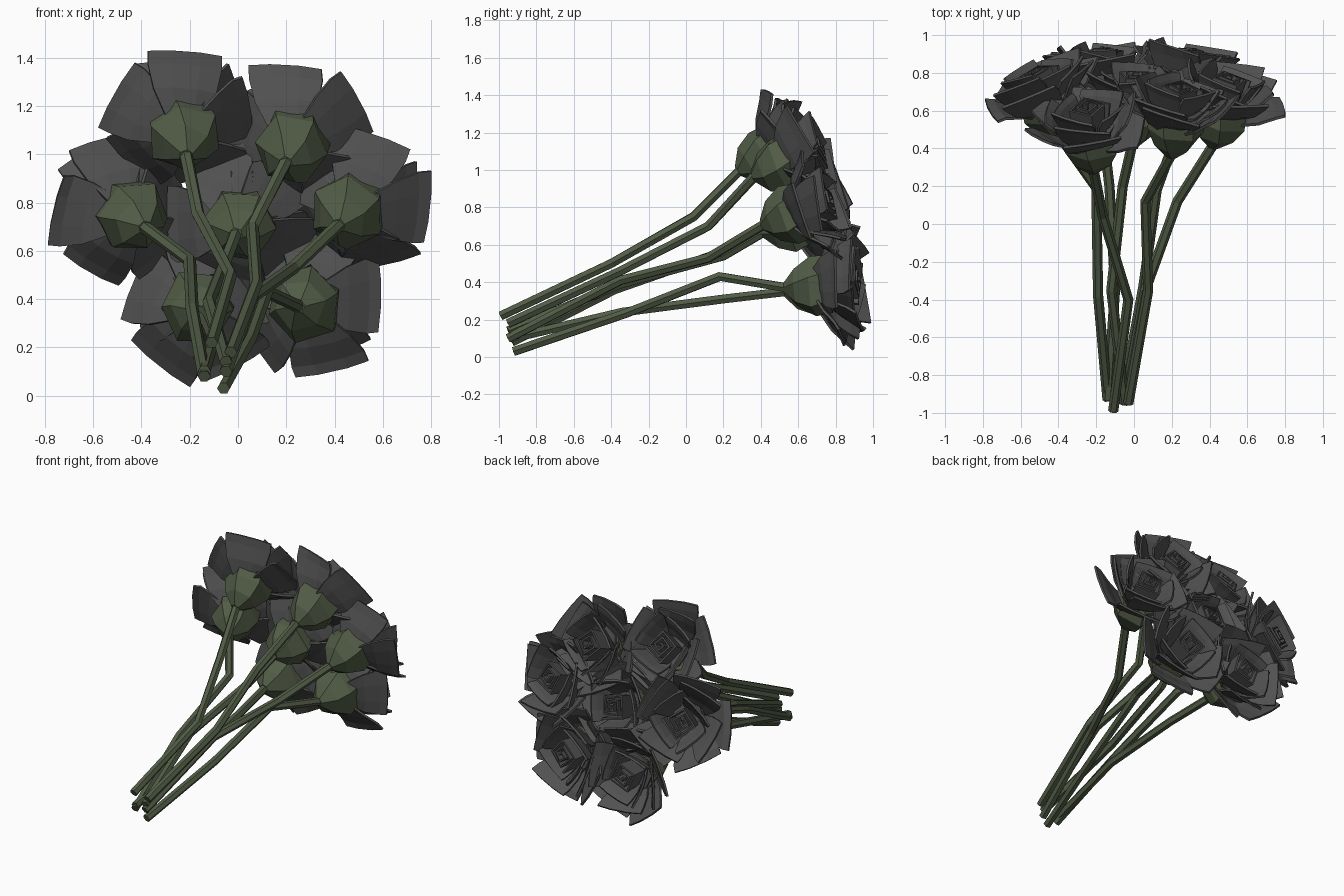
import bpy, math, random
from mathutils import Vector

random.seed(23)
cube = bpy.data.objects.get("Cube")
if cube:
    bpy.data.objects.remove(cube)


def material(name, colour):
    mat = bpy.data.materials.new(name)
    mat.use_nodes = True
    mat.diffuse_color = (*colour, 1)
    mat.node_tree.nodes["Principled BSDF"].inputs["Base Color"].default_value = (*colour, 1)
    return mat


GREY = material("charcoal petal", (.082, .082, .082))
GREEN = material("dark leaf green", (.083, .107, .061))


def add_mesh(name, verts, faces, mat, thickness=0):
    mesh = bpy.data.meshes.new(name)
    mesh.from_pydata(verts, [], faces)
    mesh.materials.append(mat)
    obj = bpy.data.objects.new(name, mesh)
    bpy.context.collection.objects.link(obj)
    if thickness:
        solid = obj.modifiers.new("thickness", "SOLIDIFY")
        solid.thickness = thickness
        solid.offset = 0


def grid_faces(rows, cols, start=0, wrap=False):
    faces = []
    for i in range(rows - 1):
        for j in range(cols if wrap else cols - 1):
            k = (j + 1) % cols
            a, b = start + i * cols, start + (i + 1) * cols
            faces.append((a + j, a + k, b + k, b + j))
    return faces


def frame(axis):
    side = axis.cross(Vector((0, 0, 1))).normalized()
    return side, side.cross(axis)


def capped_tube(name, rings):
    """Green skin over rings of equal size, closed at both ends."""
    sides = len(rings[0])
    verts = [p for ring in rings for p in ring]
    faces = grid_faces(len(rings), sides, wrap=True)
    faces += [tuple(reversed(range(sides))), tuple(range(len(verts) - sides, len(verts)))]
    add_mesh(name, verts, faces, GREEN)


def stem(name, points, radius=.027, sides=6):
    """Hexagonal tube through the points."""
    pts = [Vector(p) for p in points]
    rings = []
    for i, p in enumerate(pts):
        axis = (pts[min(i + 1, len(pts) - 1)] - pts[max(i - 1, 0)]).normalized()
        u, v = frame(axis)
        angles = [math.tau * j / sides for j in range(sides)]
        rings.append([p + radius * (u * math.cos(a) + v * math.sin(a)) for a in angles])
    capped_tube(name, rings)


def calyx(name, base, axis, turn, sides=6):
    """Faceted cup under the bloom."""
    u, v = frame(axis)
    rings = []
    for i, (r, t) in enumerate(((.03, -.015), (.11, .05), (.16, .14), (.15, .235))):
        ring = []
        for j in range(sides):
            a = turn + math.tau * (j + .12 * i) / sides
            q = r * random.uniform(.92, 1.06)
            ring.append(base + axis * t + q * (u * math.cos(a) + v * math.sin(a)))
        rings.append(ring)
    capped_tube(name, rings)


# Petal layers: count, half width, tilt, profile of (radius, height)
LAYERS = (
    (5, .155, .05, ((.08, .17), (.18, .225), (.255, .285), (.3, .31))),
    (4, .145, .045, ((.07, .19), (.15, .26), (.2, .33), (.235, .365))),
    (4, .12, .025, ((.05, .2), (.11, .29), (.14, .36), (.16, .39))),
)
COLUMNS = (-1, -.4, .4, 1)
ROW_WIDTHS = (.5, .85, 1, 1)


def bloom(name, base, axis, turn):
    """Nested rings of square petals around a square spiral heart."""
    u, v = frame(axis)
    verts, faces = [], []

    def put(x, y, t):
        verts.append(base + u * x + v * y + axis * t)

    for layer, (count, half, tilt, profile) in enumerate(LAYERS):
        for n in range(count):
            a = turn + layer * .35 + math.tau * n / count + random.uniform(-.07, .07)
            ca, sa = math.cos(a), math.sin(a)
            reach = random.uniform(.94, 1.06)
            lift = random.uniform(-tilt, tilt)
            skew = random.uniform(-.5, 1) * tilt
            for row, (r, t) in enumerate(profile):
                for c in COLUMNS:
                    # One edge tucks under the next petal
                    rad = r * reach + .014 * c - .01 * (abs(c) > .5)
                    w = c * half * ROW_WIDTHS[row]
                    put(rad * ca - w * sa, rad * sa + w * ca,
                        t + (lift + skew * c) * row / 3 - .01 * c)
            faces.extend(grid_faces(4, 4, len(verts) - 16))

    # Square spiral heart
    steps = 12
    for height in (.22, .4):
        for n in range(steps):
            a = turn + .2 + n * math.pi / 2 * .98
            r = (.014 + .0095 * n) * (1 if height > .3 else .8)
            put(r * math.cos(a), r * math.sin(a), height - .002 * n)
    faces.extend(grid_faces(2, steps, len(verts) - 2 * steps))

    # Floor closing the bottom of the heart
    for j in range(8):
        a = math.tau * j / 8
        put(.13 * math.cos(a), .13 * math.sin(a), .25)
    faces.append(tuple(range(len(verts) - 8, len(verts))))
    add_mesh(name, verts, faces, GREY, .014)


# Each flower: petal turn in degrees, bloom centre, stem path from calyx to cut end
FLOWERS = {
    "upper_right": (85, (-.24, .6, 1.185), (-.215, .29, 1.0), (-.165, .04, .75), (-.03, -.4, .5), (-.11, -.99, .22)),
    "upper_left": (95, (.245, .68, 1.1), (.2, .37, .97), (.06, .12, .7), (.075, -.35, .46), (-.03, -.95, .18)),
    "middle_right": (105, (-.51, .79, .8), (-.39, .46, .7), (-.2, .19, .56), (-.19, -.38, .36), (-.14, -.93, .08)),
    "centre": (40, (.02, .82, .78), (-.01, .42, .67), (-.06, .2, .54), (-.12, -.35, .39), (-.05, -.95, .14)),
    "middle_left": (70, (.51, .75, .83), (.42, .42, .71), (.23, .12, .53), (.06, -.35, .41), (-.05, -.95, .1)),
    "lower_right": (163, (-.16, .92, .38), (-.17, .54, .35), (-.13, .2, .31), (-.1, -.34, .24), (-.14, -.93, .1)),
    "lower_left": (3, (.31, .91, .4), (.25, .54, .37), (.12, .18, .43), (.05, -.33, .23), (-.06, -.92, .03)),
}

for place, (degrees, centre, *path) in FLOWERS.items():
    base = Vector(path[0])
    axis = (Vector(centre) - base).normalized()
    turn = math.radians(degrees)
    stem(place + "_stem", path)
    calyx(place + "_calyx", base, axis, turn)
    bloom(place + "_bloom", base, axis, turn)
